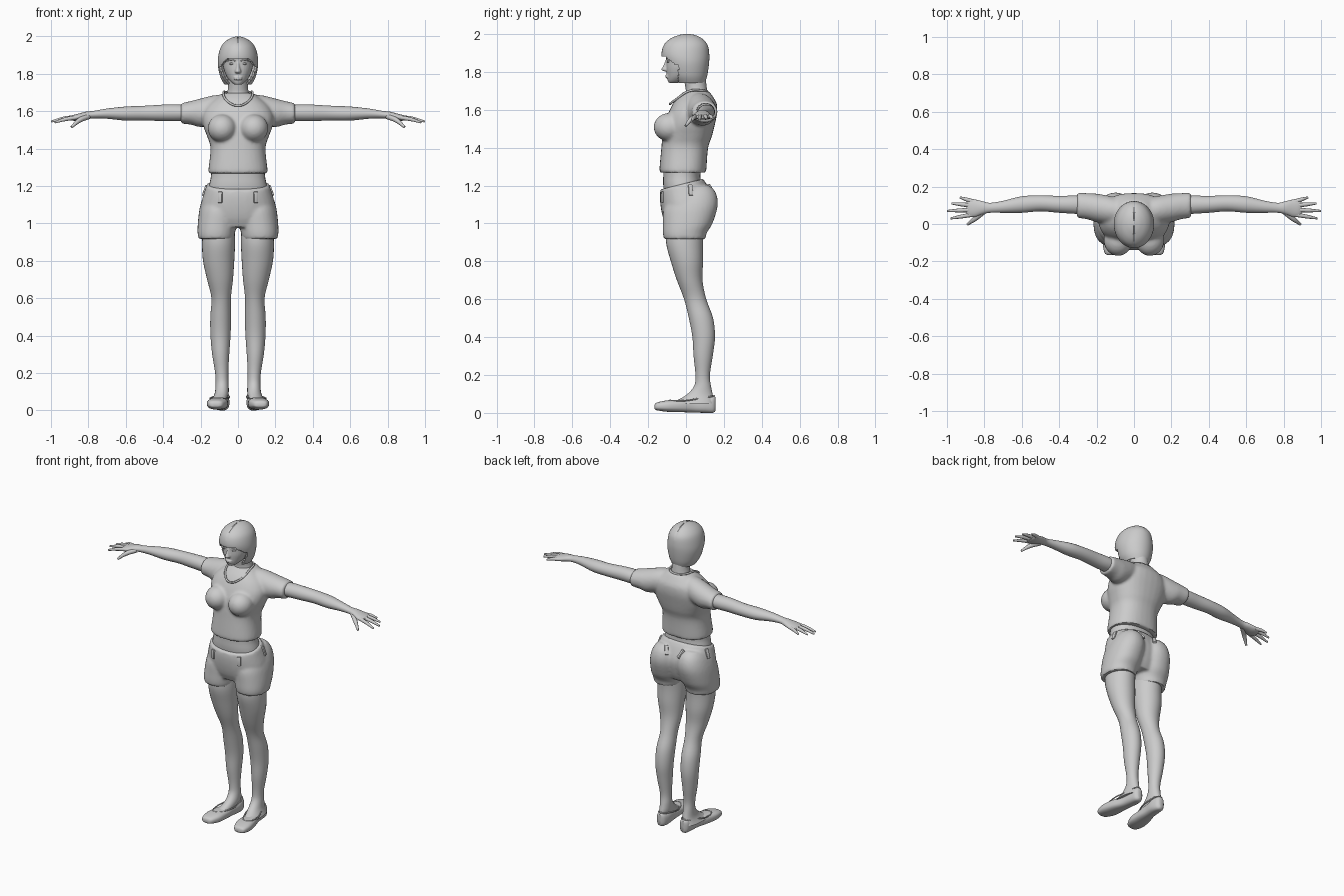
import bpy, bmesh, math
from mathutils import Matrix, Vector
from mathutils.bvhtree import BVHTree

if "Cube" in bpy.data.objects:
    bpy.data.objects.remove(bpy.data.objects["Cube"], do_unlink=True)

GREY = (0.6, 0.6, 0.6, 1)
grey = bpy.data.materials.new("plain grey")
grey.use_nodes = True
grey.diffuse_color = GREY
grey.node_tree.nodes["Principled BSDF"].inputs["Base Color"].default_value = GREY


def spline(p0, p1, p2, p3, t):
    """Catmull-Rom blend of four tuples."""
    return [0.5 * (2 * b + (c - a) * t + (2 * a - 5 * b + 4 * c - d) * t * t
                   + (3 * b - a - 3 * c + d) * t ** 3)
            for a, b, c, d in zip(p0, p1, p2, p3)]


def loft(bm, axis, rings, sides=32, power=1.0, steps=4, side=1, cap=True):
    """Skin oval rings (position, a_min, a_max, b_min, b_max) along an axis."""
    last = len(rings) - 1
    dense = []
    for i in range(last):
        quad = [rings[max(0, min(last, i + k))] for k in (-1, 0, 1, 2)]
        dense += [spline(*quad, s / steps) for s in range(steps)]
    dense.append(rings[last])
    loops = []
    for pos, a0, a1, b0, b1 in dense:
        loop = []
        for k in range(sides):
            ang = math.tau * k / sides
            c, s = math.cos(ang), math.sin(ang)
            a = (a0 + a1) / 2 + (a1 - a0) / 2 * math.copysign(abs(c) ** power, c)
            b = (b0 + b1) / 2 + (b1 - b0) / 2 * math.copysign(abs(s) ** power, s)
            x, y, z = {"x": (pos, a, b), "y": (a, pos, b), "z": (a, b, pos)}[axis]
            loop.append(bm.verts.new((x * side, y, z)))
        loops.append(loop)
    for low, high in zip(loops, loops[1:]):
        for k in range(sides):
            j = (k + 1) % sides
            bm.faces.new((low[k], low[j], high[j], high[k]))
    if cap:
        bm.faces.new(loops[0])
        bm.faces.new(loops[-1])


def centred(rings):
    """Turn (z, half_width, front, back) into full rings."""
    return [(z, -w, w, f, b) for z, w, f, b in rings]


def ball(bm, place, radii):
    bmesh.ops.create_uvsphere(bm, u_segments=24, v_segments=16, radius=1,
                              matrix=Matrix.Translation(place) @ Matrix.Diagonal((*radii, 1)))


def finish(name, data, mods=(), angle=40):
    """Make the object, apply its modifiers and shade it."""
    if isinstance(data, bmesh.types.BMesh):
        bmesh.ops.recalc_face_normals(data, faces=data.faces)
        mesh = bpy.data.meshes.new(name)
        data.to_mesh(mesh)
        data.free()
        data = mesh
    obj = bpy.data.objects.new(name, data)
    bpy.context.collection.objects.link(obj)
    data.materials.append(grey)
    for kind, settings in mods:
        mod = obj.modifiers.new(kind.title(), kind)
        for key, value in settings.items():
            setattr(mod, key, value)
    bpy.ops.object.select_all(action="DESELECT")
    obj.select_set(True)
    bpy.context.view_layer.objects.active = obj
    bpy.ops.object.convert(target="MESH")
    bpy.ops.object.shade_smooth_by_angle(angle=math.radians(angle))
    return obj


def fuse(voxel, rounds):
    return [("REMESH", dict(mode="VOXEL", voxel_size=voxel, use_smooth_shade=True)),
            ("SMOOTH", dict(factor=0.5, iterations=rounds))]


def tube(name, paths, depth, cyclic=False, mods=()):
    """Round tubes through points (x, y, z, relative radius)."""
    curve = bpy.data.curves.new(name, "CURVE")
    curve.dimensions = "3D"
    curve.bevel_depth = depth
    curve.bevel_resolution = 3
    curve.use_fill_caps = True
    for path in paths:
        line = curve.splines.new("BEZIER")
        line.bezier_points.add(len(path) - 1)
        line.use_cyclic_u = cyclic
        line.resolution_u = 6
        for point, (x, y, z, r) in zip(line.bezier_points, path):
            point.co = (x, y, z)
            point.radius = r
            point.handle_left_type = point.handle_right_type = "AUTO"
    return finish(name, curve, mods)


MIRROR = [("MIRROR", dict(use_mirror_merge=False))]

# Shirt: torso, bust and sleeves fused into one skin
bm = bmesh.new()
loft(bm, "z", centred([
    (1.268, .157, -.137, .106), (1.29, .158, -.14, .108), (1.4, .147, -.13, .117),
    (1.46, .163, -.125, .137), (1.52, .185, -.115, .152), (1.58, .19, -.095, .164),
    (1.63, .165, -.07, .163), (1.665, .125, -.045, .145), (1.697, .08, -.01, .122)]),
    power=.85)
for side in (1, -1):
    ball(bm, (side * .085, -.088, 1.508), (.077, .083, .075))
    loft(bm, "x", [(.06, .0, .13, 1.55, 1.69), (.13, .0, .15, 1.53, 1.685),
                   (.2, .01, .162, 1.515, 1.668), (.25, .025, .165, 1.528, 1.655),
                   (.305, .033, .167, 1.533, 1.643)], side=side)
finish("shirt", bm, fuse(.009, 5))
tube("shirt_collar", [[(0, -.085, 1.63, 1), (.055, -.056, 1.652, 1), (.078, .02, 1.7, 1),
                       (.05, .095, 1.7, 1), (0, .112, 1.697, 1), (-.05, .095, 1.7, 1),
                       (-.078, .02, 1.7, 1), (-.055, -.056, 1.652, 1)]], .006, True)

# Midriff and neck
bm = bmesh.new()
loft(bm, "z", centred([(1.12, .165, -.11, .08), (1.2, .155, -.12, .08), (1.25, .145, -.12, .076),
                       (1.3, .143, -.12, .08)]), power=.9)
finish("midriff", bm)
bm = bmesh.new()
loft(bm, "z", centred([(1.65, .075, -.03, .12), (1.69, .06, -.003, .113), (1.73, .053, -.005, .108),
                       (1.8, .053, -.02, .1)]))
finish("neck", bm)

# Shorts: pelvis and two wide legs, with the waist sloping down to the front
bm = bmesh.new()
loft(bm, "z", centred([(1.213, .167, -.135, .09), (1.17, .18, -.138, .115), (1.1, .198, -.133, .14),
                       (1.03, .2, -.12, .125), (.98, .17, -.1, .1)]), power=.88)
for side in (1, -1):
    loft(bm, "z", [(.918, .022, .213, -.117, .103), (.95, .016, .216, -.122, .11),
                   (1.0, .006, .215, -.122, .14), (1.08, -.005, .205, -.12, .168),
                   (1.14, .005, .185, -.1, .155), (1.18, .03, .16, -.08, .115)],
         side=side, power=.92)
for v in bm.verts:
    v.co.z += .25 * v.co.y * max(0, min(1, (v.co.z - 1) / .2))
shorts = finish("shorts", bm, fuse(.009, 4))

# Belt loops laid on the shorts
skin = BVHTree.FromObject(shorts, bpy.context.evaluated_depsgraph_get())
bm = bmesh.new()
for x, y, z in ((.1, -.14, 1.14), (.2, .03, 1.185), (.045, .14, 1.19)):
    for side in (1, -1):
        spot, normal, _, _ = skin.find_nearest(Vector((x * side, y, z)))
        turn = normal.to_track_quat("Y", "Z").to_matrix().to_4x4()
        bmesh.ops.create_cube(bm, size=1, matrix=Matrix.Translation(spot) @ turn
                              @ Matrix.Diagonal((.022, .016, .06, 1)))
finish("belt_loops", bm, [("BEVEL", dict(width=.003, segments=2))])

# Legs, running down into the instep
bm = bmesh.new()
loft(bm, "z", [(1.0, .02, .185, -.1, .1), (.9, .016, .192, -.105, .09), (.8, .02, .187, -.08, .09),
               (.7, .027, .165, -.048, .087), (.6, .038, .142, -.01, .107),
               (.5, .037, .148, .015, .143), (.4, .04, .147, .034, .153),
               (.3, .047, .138, .04, .141), (.2, .052, .122, .05, .126),
               (.14, .05, .12, .042, .132), (.09, .05, .125, -.005, .142),
               (.05, .06, .145, -.08, .145)])
finish("legs", bm, MIRROR)

# Flat shoes with a rim round the opening
bm = bmesh.new()
loft(bm, "y", [(-.167, .1, .135, .022, .04), (-.155, .08, .157, .014, .054),
               (-.1, .057, .166, .006, .066), (-.03, .053, .153, .004, .07),
               (.04, .052, .13, .002, .076), (.1, .046, .123, 0, .086),
               (.142, .055, .115, 0, .09), (.157, .07, .1, .012, .08)], power=.75)
finish("shoes", bm, MIRROR)
tube("shoe_rims", [[(.115, -.085, .066, 1), (.148, -.02, .064, 1), (.125, .07, .076, 1),
                    (.085, .148, .09, 1), (.048, .07, .076, 1), (.062, -.02, .064, 1)]],
     .004, True, MIRROR)

# Arms with palms, then fingers and thumbs
bm = bmesh.new()
loft(bm, "x", [(.24, .05, .15, 1.55, 1.63), (.32, .055, .152, 1.547, 1.636),
               (.4, .06, .15, 1.548, 1.635), (.5, .068, .153, 1.55, 1.629),
               (.6, .06, .148, 1.55, 1.625), (.7, .06, .124, 1.56, 1.614),
               (.77, .06, .113, 1.562, 1.602), (.81, .052, .122, 1.557, 1.598),
               (.85, .038, .131, 1.55, 1.588), (.88, .038, .132, 1.549, 1.58),
               (.895, .05, .122, 1.553, 1.573)])
finish("arms", bm, MIRROR)
fingers = [((.865, .05, 1.566), (.98, .03, 1.54)), ((.875, .075, 1.567), (.998, .07, 1.545)),
           ((.875, .1, 1.567), (.975, .11, 1.55)), ((.86, .12, 1.567), (.93, .142, 1.553))]
paths = []
for base, tip in fingers:
    middle = [(a + b) / 2 for a, b in zip(base, tip)]
    middle[2] += .004
    paths.append([(*base, 1.1), (*middle, .95), (*tip, .5)])
paths.append([(.8, .07, 1.572, 1.4), (.85, .028, 1.55, 1.2), (.89, -.002, 1.515, .6)])
tube("fingers", paths, .011, mods=MIRROR)

# Head with nose, lips and chin fused in
bm = bmesh.new()
loft(bm, "z", centred([(1.742, .018, -.09, -.04), (1.755, .036, -.097, .0), (1.78, .058, -.1, .05),
                       (1.82, .075, -.104, .08), (1.86, .082, -.104, .1), (1.9, .085, -.108, .105),
                       (1.95, .073, -.09, .09), (1.98, .04, -.04, .04)]), power=.92)
loft(bm, "z", centred([(1.803, .012, -.117, -.08), (1.812, .017, -.13, -.08),
                       (1.835, .011, -.119, -.08), (1.868, .008, -.106, -.08)]), sides=16)
for z in (1.772, 1.781):
    ball(bm, (0, -.095, z), (.024, .015, .006))
finish("head", bm, fuse(.004, 3))

# Eyes and brows
bm = bmesh.new()
ball(bm, (.034, -.093, 1.854), (.014, .008, .006))
finish("eyes", bm, MIRROR)
tube("eyebrows", [[(.014, -.105, 1.868, .7), (.035, -.1, 1.875, 1), (.056, -.082, 1.868, .4)]],
     .003, mods=MIRROR)

# Bobbed hair: a shell opened round the face under the fringe, with a parting
bm = bmesh.new()
loft(bm, "z", centred([(1.742, .072, -.06, .1), (1.78, .093, -.09, .112), (1.84, .107, -.115, .121),
                       (1.89, .106, -.129, .123), (1.94, .093, -.118, .115),
                       (1.972, .069, -.088, .09), (1.992, .037, -.045, .055),
                       (2.0, .008, -.008, .018)]), sides=64, steps=6, cap=False)
bmesh.ops.holes_fill(bm, edges=[e for e in bm.edges if e.is_boundary and e.verts[0].co.z > 1.9])
opening = []
for face in bm.faces:
    x, y, z = face.calc_center_median()
    if y < -.04 and z < 1.885 - max(0, abs(x) - .05):
        opening.append(face)
bmesh.ops.delete(bm, geom=opening, context="FACES")
for v in bm.verts:
    if abs(v.co.x) < .002 and v.co.z > 1.93:
        v.co.z -= .004
finish("hair", bm, [("SOLIDIFY", dict(thickness=.012, offset=-1))])
